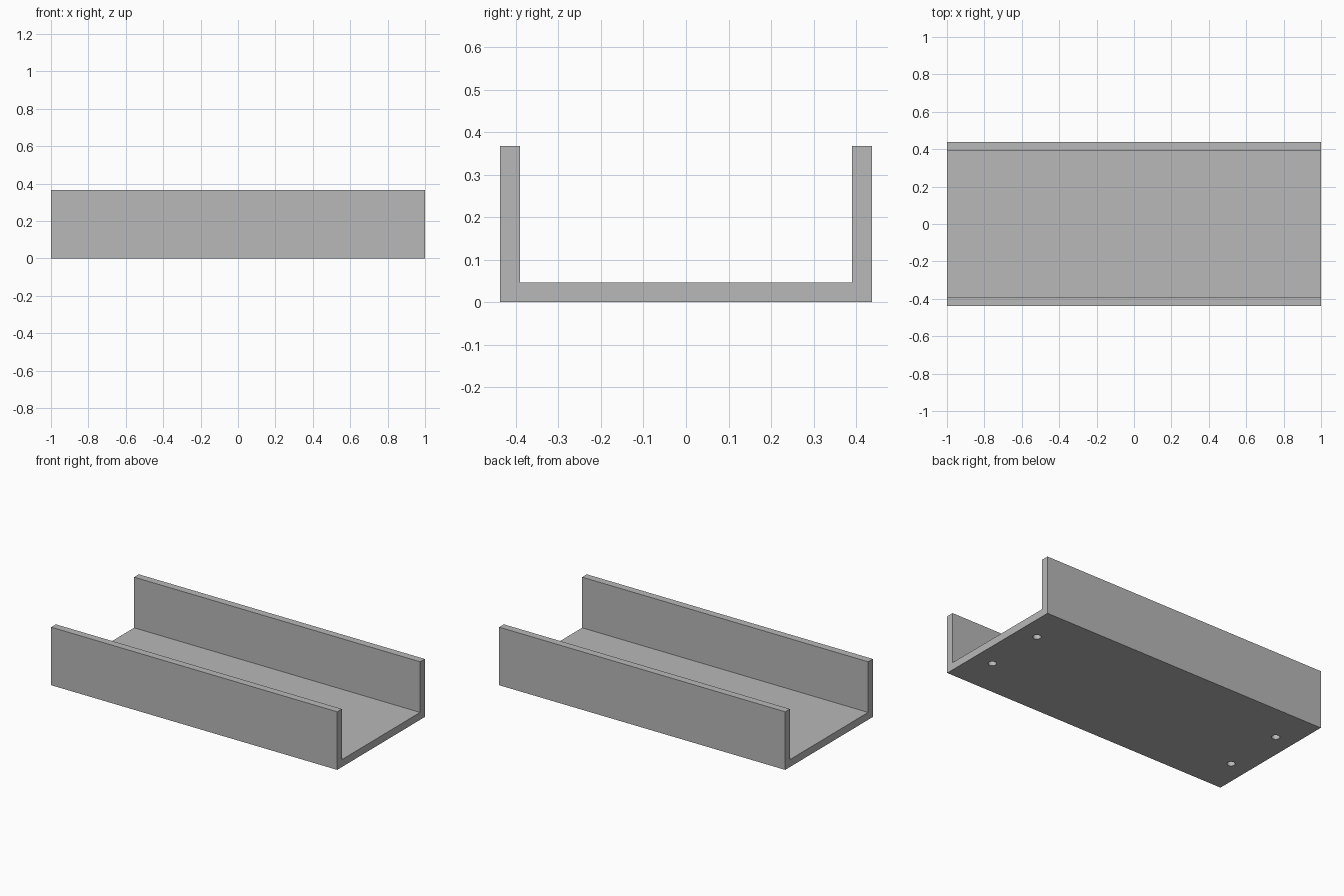
import bpy
import bmesh

cube = bpy.data.objects.get("Cube")
if cube:
    bpy.data.objects.remove(cube, do_unlink=True)

HALF_LENGTH, HALF_WIDTH, HEIGHT, WALL = 1.0, 0.4375, 0.367, 0.0469
HOLE_X, HOLE_Y, HOLE_RADIUS, HOLE_DEPTH = 0.874, 0.195, 0.0234, 0.04

grey = bpy.data.materials.new("plain grey")
grey.use_nodes = True
colour = (0.48, 0.48, 0.48, 1)
grey.diffuse_color = colour
grey.node_tree.nodes["Principled BSDF"].inputs["Base Color"].default_value = colour


def make_object(name, bm):
    bmesh.ops.recalc_face_normals(bm, faces=bm.faces)
    mesh = bpy.data.meshes.new(name)
    bm.to_mesh(mesh)
    bm.free()
    mesh.materials.append(grey)
    obj = bpy.data.objects.new(name, mesh)
    bpy.context.collection.objects.link(obj)
    return obj


# Channel: U-shaped profile extruded along x
inner = HALF_WIDTH - WALL
half_profile = [(HALF_WIDTH, 0), (HALF_WIDTH, HEIGHT), (inner, HEIGHT), (inner, WALL)]
profile = half_profile + [(-y, z) for y, z in reversed(half_profile)]
bm = bmesh.new()
face = bm.faces.new([bm.verts.new((-HALF_LENGTH, y, z)) for y, z in profile])
extruded = bmesh.ops.extrude_face_region(bm, geom=[face])["geom"]
bmesh.ops.translate(bm, vec=(2 * HALF_LENGTH, 0, 0),
                    verts=[v for v in extruded if isinstance(v, bmesh.types.BMVert)])
# Keep the starting end cap closed
if not any(all(v.co.x < 0 for v in f.verts) for f in bm.faces):
    bm.faces.new([v for v in bm.verts if v.co.x < 0])
channel = make_object("channel", bm)

# Blind screw holes in the underside
bm = bmesh.new()
for sx in (-1, 1):
    for sy in (-1, 1):
        made = bmesh.ops.create_cone(bm, cap_ends=True, segments=32, radius1=HOLE_RADIUS,
                                     radius2=HOLE_RADIUS, depth=2 * HOLE_DEPTH)
        bmesh.ops.translate(bm, vec=(sx * HOLE_X, sy * HOLE_Y, 0), verts=made["verts"])
cutter = make_object("screw_hole_cutter", bm)
cutter.hide_render = True
cutter.hide_viewport = True

holes = channel.modifiers.new("screw holes", "BOOLEAN")
holes.operation = "DIFFERENCE"
holes.solver = "EXACT"
holes.object = cutter

# Smooth hole walls, sharp edges elsewhere
bpy.ops.object.select_all(action="DESELECT")
channel.select_set(True)
bpy.context.view_layer.objects.active = channel
bpy.ops.object.modifier_apply(modifier=holes.name)
bpy.data.objects.remove(cutter, do_unlink=True)
bpy.ops.object.shade_smooth_by_angle()
